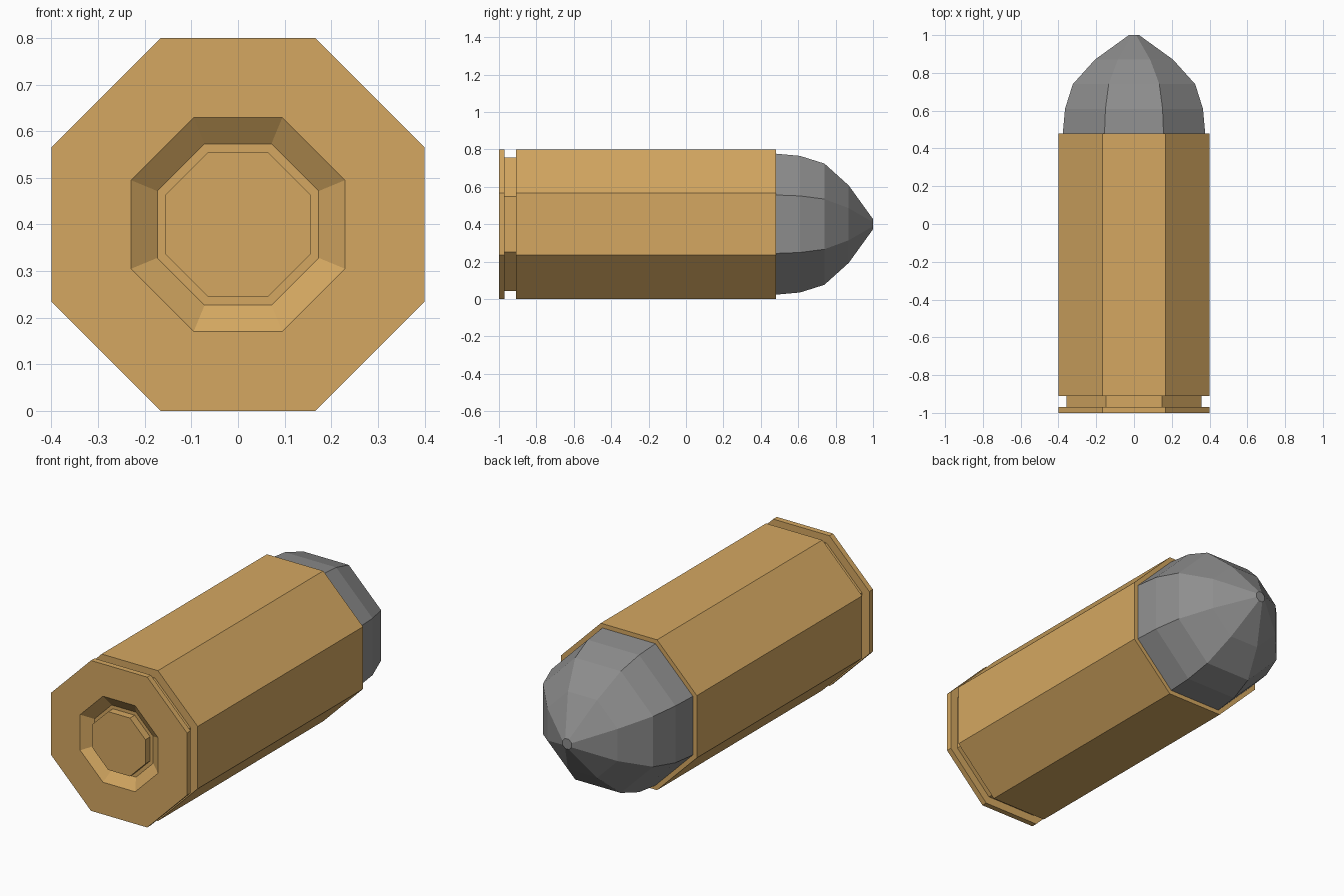
import bpy, bmesh, math

if "Cube" in bpy.data.objects:
    bpy.data.objects.remove(bpy.data.objects["Cube"])

SIDES = 8
AXIS_Z = 0.4


def material(name, rgb):
    mat = bpy.data.materials.new(name)
    mat.diffuse_color = (*rgb, 1)
    mat.use_nodes = True
    mat.node_tree.nodes["Principled BSDF"].inputs["Base Color"].default_value = mat.diffuse_color
    return mat


def octagon_lathe(name, profile, mat):
    """Sweep (y, flat-to-centre distance) points into a capped eight-sided solid."""
    bm = bmesh.new()
    rings = []
    for y, flat in profile:
        r = flat / math.cos(math.pi / SIDES)
        angles = [(i + 0.5) * math.tau / SIDES for i in range(SIDES)]
        rings.append([bm.verts.new((r * math.cos(a), y, AXIS_Z + r * math.sin(a)))
                      for a in angles])
    for a, b in zip(rings, rings[1:]):
        for i in range(SIDES):
            j = (i + 1) % SIDES
            bm.faces.new((a[i], a[j], b[j], b[i]))
    bm.faces.new(rings[0])
    bm.faces.new(rings[-1])
    bmesh.ops.recalc_face_normals(bm, faces=bm.faces)
    mesh = bpy.data.meshes.new(name)
    bm.to_mesh(mesh)
    bm.free()
    mesh.materials.append(mat)
    obj = bpy.data.objects.new(name, mesh)
    bpy.context.collection.objects.link(obj)
    return obj


brass = material("brass", (0.66, 0.39, 0.12))
lead = material("lead", (0.27, 0.27, 0.27))

# Casing: sloped primer pocket, rim, extractor groove, body
octagon_lathe("casing", [
    (-0.96, 0.173), (-1.0, 0.229), (-1.0, 0.4), (-0.97, 0.4),
    (-0.97, 0.357), (-0.91, 0.357), (-0.91, 0.4), (0.48, 0.4)], brass)

# Primer: raised from the pocket floor, flush with the rim
octagon_lathe("primer", [(-1.0, 0.155), (-0.95, 0.155)], brass)

# Bullet tip: faceted ogive with a small flat nose, seated in the casing
octagon_lathe("bullet_tip", [
    (0.46, 0.378), (0.48, 0.377), (0.61, 0.365), (0.74, 0.324),
    (0.87, 0.207), (1.0, 0.027)], lead)
